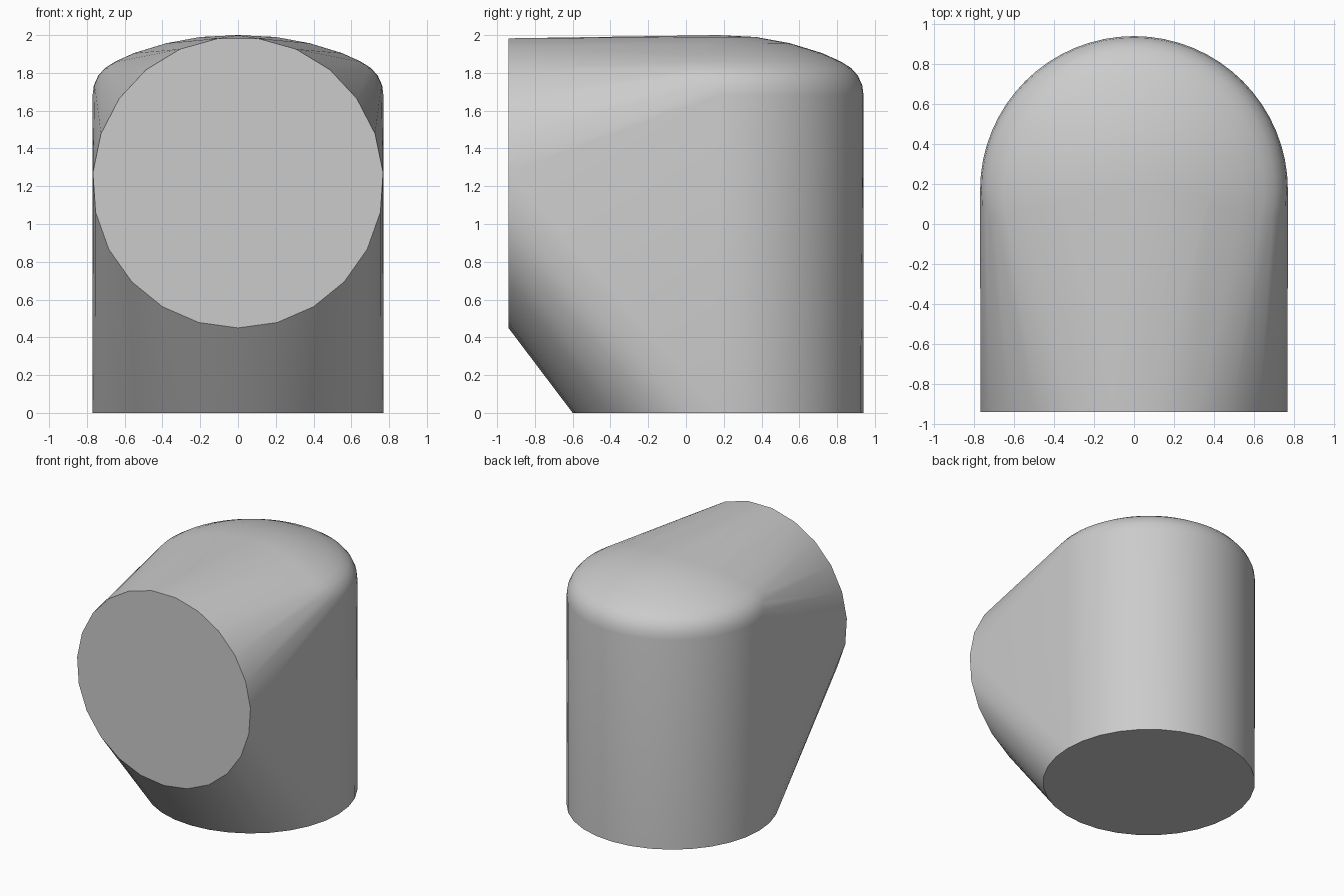
import bpy, bmesh
from math import sin, cos, pi, radians

cube = bpy.data.objects.get("Cube")
if cube:
    bpy.data.objects.remove(cube, do_unlink=True)

RADIUS = 0.77
AXIS_Y = 0.17       # centre of the upright body
FRONT_Y = -0.94     # plane of the front disc
FRONT_Z = 1.22


def circle(count, radius, place):
    """Points of a circle, each put in space by place(a, b)."""
    angles = [2 * pi * i / count for i in range(count)]
    return [place(radius * sin(a), -radius * cos(a)) for a in angles]


def upright(z):
    return lambda a, b: (a, AXIS_Y + b, z)


# Front disc and round base
points = circle(23, RADIUS, lambda a, b: (a, FRONT_Y, FRONT_Z + b))
points += circle(32, RADIUS, upright(0))

# Shallow dome with a rounded rim: radius, height
dome = [(0.77, 1.68), (0.763, 1.735), (0.74, 1.785), (0.705, 1.825), (0.65, 1.86),
        (0.55, 1.905), (0.38, 1.957), (0.2, 1.99)]
for radius, z in dome:
    points += circle(64, radius, upright(z))
points.append((0, AXIS_Y, 2))

# Stretch one skin over all the outlines
bm = bmesh.new()
for p in points:
    bm.verts.new(p)
hull = bmesh.ops.convex_hull(bm, input=bm.verts[:])
loose = [v for v in bm.verts if not v.link_faces]
bmesh.ops.delete(bm, geom=loose, context='VERTS')
bmesh.ops.dissolve_limit(bm, angle_limit=radians(0.2), verts=bm.verts[:], edges=bm.edges[:])
bmesh.ops.recalc_face_normals(bm, faces=bm.faces[:])
mesh = bpy.data.meshes.new("elbow_body")
bm.to_mesh(mesh)
bm.free()
body = bpy.data.objects.new("elbow_body", mesh)
bpy.context.collection.objects.link(body)

# Plain grey
grey = bpy.data.materials.new("light_grey")
grey.use_nodes = True
colour = (0.6, 0.6, 0.6, 1)
grey.diffuse_color = colour
grey.node_tree.nodes["Principled BSDF"].inputs["Base Color"].default_value = colour
mesh.materials.append(grey)

bpy.ops.object.select_all(action='DESELECT')
body.select_set(True)
bpy.context.view_layer.objects.active = body
bpy.ops.object.shade_smooth_by_angle(angle=radians(30))
